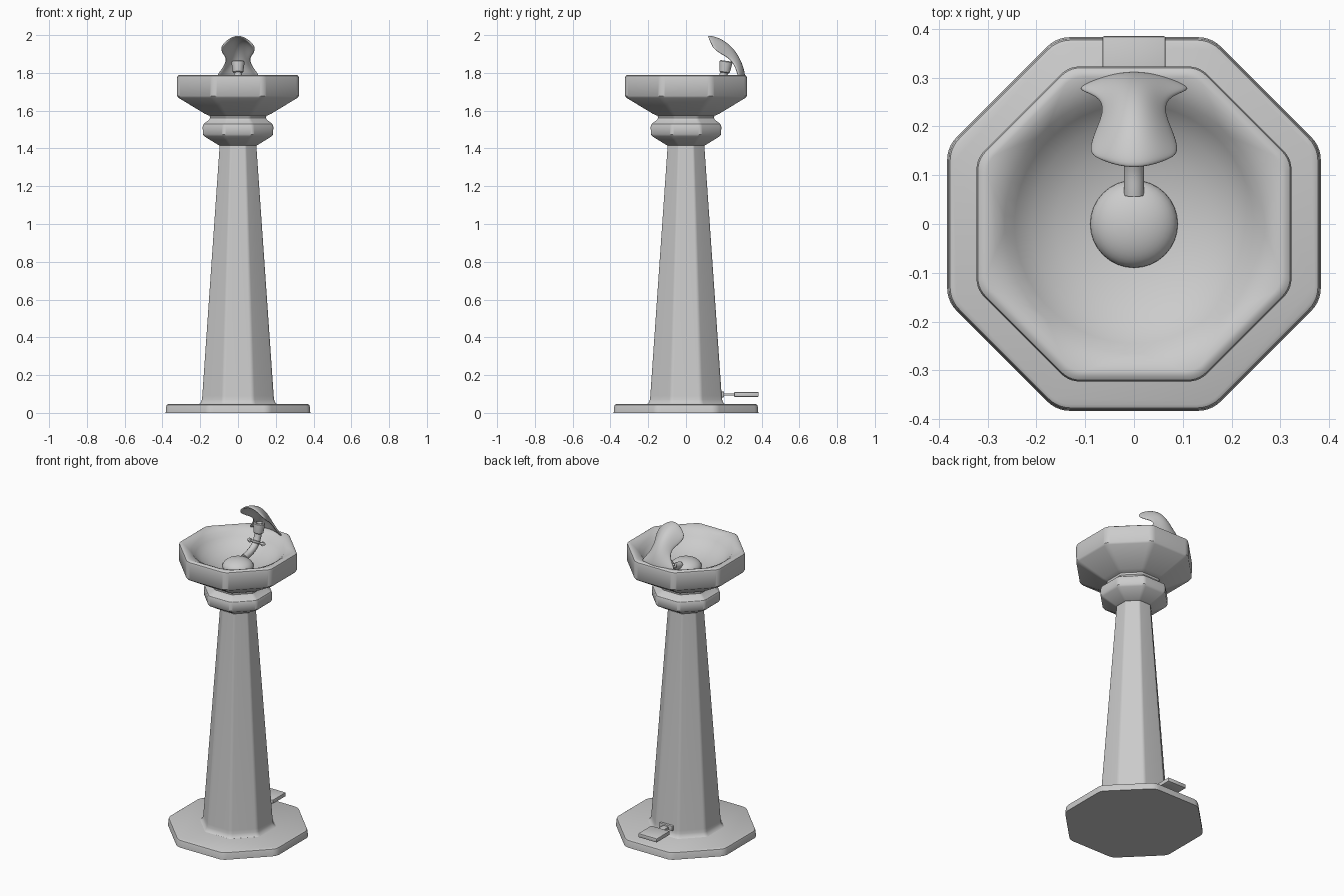
import bpy, bmesh
from math import radians, cos, sin, tau
from mathutils import Vector

cube = bpy.data.objects.get("Cube")
if cube:
    bpy.data.objects.remove(cube, do_unlink=True)

stone = bpy.data.materials.new("light_grey")
stone.use_nodes = True
grey = (0.6, 0.6, 0.6, 1)
stone.diffuse_color = grey
stone.node_tree.nodes["Principled BSDF"].inputs["Base Color"].default_value = grey


def finish(name, bm, angle=35):
    bmesh.ops.recalc_face_normals(bm, faces=bm.faces)
    mesh = bpy.data.meshes.new(name)
    bm.to_mesh(mesh)
    bm.free()
    obj = bpy.data.objects.new(name, mesh)
    bpy.context.collection.objects.link(obj)
    mesh.materials.append(stone)
    bpy.ops.object.select_all(action="DESELECT")
    obj.select_set(True)
    bpy.context.view_layer.objects.active = obj
    bpy.ops.object.shade_smooth_by_angle(angle=radians(angle))
    return obj


def skin(bm, rings):
    """Bridge equal closed rings of points and cap both ends."""
    loops = [[bm.verts.new(p) for p in ring] for ring in rings]
    n = len(loops[0])
    for a, b in zip(loops, loops[1:]):
        for i in range(n):
            j = (i + 1) % n
            bm.faces.new((a[i], a[j], b[j], b[i]))
    bm.faces.new(loops[0])
    bm.faces.new(loops[-1])


def octagon(apothem, z, rounding=0.17):
    """Octagon with rounded corners; a rounding of 1 makes a circle."""
    r = apothem * rounding
    step = 9 if rounding < 1 else 7.5
    reach = (apothem - r) / cos(radians(22.5))
    ring = []
    for k in range(8):
        a = radians(22.5 + 45 * k)
        for j in range(6):
            d = a + radians((j - 2.5) * step)
            ring.append((reach * cos(a) + r * cos(d), reach * sin(a) + r * sin(d), z))
    return ring


def octagonal(name, profile):
    bm = bmesh.new()
    skin(bm, [octagon(*p) for p in profile])
    return finish(name, bm)


def turned(name, profile, centre=(0, 0, 0), tilt=0, sides=32):
    bm = bmesh.new()
    skin(bm, [[(r * cos(tau * i / sides), r * sin(tau * i / sides), z)
               for i in range(sides)] for r, z in profile])
    obj = finish(name, bm)
    obj.location = centre
    obj.rotation_euler.x = radians(tilt)
    return obj


def box(name, size, centre, bevel=0.004):
    bm = bmesh.new()
    bmesh.ops.create_cube(bm, size=1)
    for v in bm.verts:
        v.co = Vector(centre) + v.co * Vector(size)
    bmesh.ops.bevel(bm, geom=bm.edges[:], offset=bevel, segments=2, profile=0.5, affect="EDGES")
    return finish(name, bm)


# Pedestal
octagonal("base_plate", [(0.383, 0), (0.38, 0.034), (0.377, 0.042), (0.37, 0.046)])
octagonal("column", [(0.215, 0.04), (0.205, 0.047), (0.196, 0.056), (0.191, 0.07),
                     (0.189, 0.09), (0.096, 1.43)])
octagonal("collar", [(0.094, 1.415), (0.104, 1.418), (0.178, 1.464), (0.186, 1.475),
                     (0.187, 1.515), (0.182, 1.53), (0.155, 1.55), (0.148, 1.56),
                     (0.15, 1.572), (0.172, 1.59)])

# Octagonal bowl with a round basin
octagonal("bowl", [(0.14, 1.568), (0.175, 1.583), (0.315, 1.668), (0.322, 1.678),
                   (0.323, 1.772), (0.32, 1.783), (0.312, 1.789), (0.302, 1.79),
                   (0.285, 1.784, 0.5), (0.266, 1.77, 1), (0.245, 1.745, 1),
                   (0.21, 1.715, 1), (0.16, 1.69, 1), (0.1, 1.672, 1), (0.03, 1.665, 1)])
turned("drain_dome", [(0.09 * cos(radians(a)), 1.67 + 0.05 * sin(radians(a)))
                      for a in range(-10, 90, 9)])

# Curved water pipe
curve = bpy.data.curves.new("water_pipe", "CURVE")
curve.dimensions = "3D"
curve.bevel_depth = 0.021
curve.bevel_resolution = 4
curve.use_fill_caps = True
path = [(0.06, 1.70), (0.12, 1.712), (0.175, 1.745), (0.208, 1.815)]
spline = curve.splines.new("BEZIER")
spline.bezier_points.add(len(path) - 1)
for point, (y, z) in zip(spline.bezier_points, path):
    point.co = (0, y, z)
    point.handle_left_type = point.handle_right_type = "AUTO"
curve.materials.append(stone)
pipe = bpy.data.objects.new("water_pipe", curve)
bpy.context.collection.objects.link(pipe)

# Pipe clamp with two round ears
clamp = (0, 0.182, 1.752)
turned("clamp_ring", [(0.03, -0.008), (0.033, -0.004), (0.033, 0.004), (0.03, 0.008)], clamp, -30)
for side, label in ((1, "left"), (-1, "right")):
    ear = (side * 0.045, clamp[1], clamp[2])
    turned(label + "_clamp_ear", [(0.016, -0.006), (0.016, 0.006)], ear, -30, 20)
    turned(label + "_clamp_bolt", [(0.008, -0.013), (0.008, 0.013)], ear, -30, 6)

# Bubbler head
turned("bubbler_head", [(0.022, -0.032), (0.028, -0.027), (0.034, 0.018), (0.034, 0.027),
                        (0.03, 0.032), (0.02, 0.032), (0.017, 0.02)], (0, 0.208, 1.832), -8)

# Hood: arched rows of y, z, half width, edge shift in y and z
rows = [(0.116, 1.999, 0.08, 0.02, -0.045), (0.15, 1.995, 0.098, 0.0, -0.065),
        (0.20, 1.975, 0.085, -0.01, -0.075), (0.25, 1.933, 0.068, -0.025, -0.05),
        (0.285, 1.88, 0.069, -0.032, -0.025), (0.305, 1.83, 0.09, -0.035, -0.01),
        (0.316, 1.78, 0.124, -0.035, 0)]
bm = bmesh.new()
across = [i / 4 for i in range(-4, 5)]
grid = [[bm.verts.new((w * u, y + dy * u * u, z + dz * u * u)) for u in across]
        for y, z, w, dy, dz in rows]
for a, b in zip(grid, grid[1:]):
    for i in range(len(across) - 1):
        bm.faces.new((a[i], a[i + 1], b[i + 1], b[i]))
hood = finish("hood", bm, 60)
shell = hood.modifiers.new("shell", "SOLIDIFY")
shell.thickness = 0.012
shell.offset = -1 if hood.data.polygons[0].normal.z > 0 else 1
smooth = hood.modifiers.new("smooth", "SUBSURF")
smooth.levels = smooth.render_levels = 2

# Foot pedal
box("pedal", (0.13, 0.13, 0.025), (0, 0.32, 0.0975))
box("pedal_arm", (0.04, 0.09, 0.012), (0, 0.225, 0.0975), 0.002)
box("pedal_mount", (0.09, 0.02, 0.03), (0, 0.192, 0.0975), 0.003)
